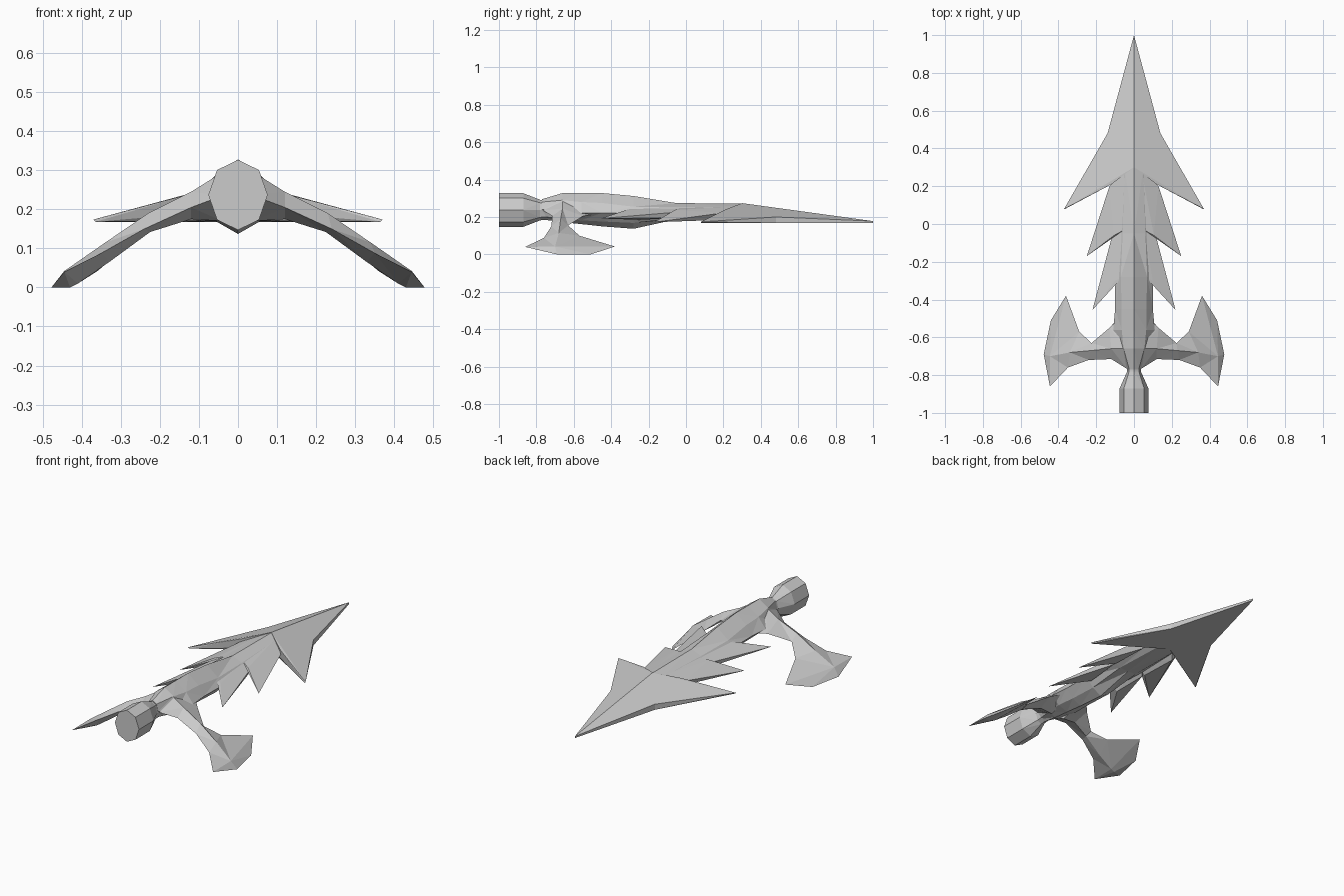
import bpy, bmesh
from math import sin, cos, pi


def finish(name, bm, mirror=False):
    bmesh.ops.remove_doubles(bm, verts=bm.verts, dist=0.0005)
    bmesh.ops.triangulate(bm, faces=[f for f in bm.faces if len(f.verts) == 4])
    bmesh.ops.recalc_face_normals(bm, faces=bm.faces)
    me = bpy.data.meshes.new(name)
    bm.to_mesh(me)
    bm.free()
    ob = bpy.data.objects.new(name, me)
    bpy.context.collection.objects.link(ob)
    if mirror:
        ob.modifiers.new("mirror", 'MIRROR').use_mirror_merge = False
    return ob


def loft(name, rings, mirror=False):
    """Skin a list of equal-length closed rings and cap the ends."""
    bm = bmesh.new()
    vs = [[bm.verts.new(p) for p in r] for r in rings]
    n = len(rings[0])
    for a, b in zip(vs, vs[1:]):
        for i in range(n):
            j = (i + 1) % n
            bm.faces.new((a[i], a[j], b[j], b[i]))
    bm.faces.new(vs[0])
    bm.faces.new(vs[-1])
    return finish(name, bm, mirror)


def hull(name, pts, mirror=True):
    """Faceted solid around a few corner points."""
    bm = bmesh.new()
    for p in pts:
        bm.verts.new(p)
    r = bmesh.ops.convex_hull(bm, input=bm.verts)
    bmesh.ops.delete(bm, geom=list({g for g in r["geom_interior"] + r["geom_unused"]
                                    if isinstance(g, bmesh.types.BMVert)}), context='VERTS')
    return finish(name, bm, mirror)


# Fuselage: y, top z, shoulder x/z, side x/z, keel z
body = [
    (0.30, 0.272, 0.05, 0.255, 0.09, 0.215, 0.172),
    (-0.05, 0.274, 0.06, 0.250, 0.10, 0.215, 0.188),
    (-0.28, 0.312, 0.07, 0.255, 0.10, 0.220, 0.137),
    (-0.45, 0.328, 0.065, 0.275, 0.10, 0.222, 0.150),
    (-0.56, 0.328, 0.065, 0.280, 0.11, 0.222, 0.162),
    (-0.66, 0.328, 0.055, 0.290, 0.085, 0.225, 0.172),
    (-0.77, 0.295, 0.025, 0.280, 0.036, 0.240, 0.187),
]
loft("fuselage", [[(0, y, t), (a, y, b), (c, y, d), (c * 0.55, y, (d + k) / 2 - 0.01), (0, y, k),
                   (-c * 0.55, y, (d + k) / 2 - 0.01), (-c, y, d), (-a, y, b)]
                  for y, t, a, b, c, d, k in body])

# Engine: eight-sided tail pod with a narrow neck
pod = [(-0.74, 0.035, 0.05), (-0.78, 0.036, 0.055), (-0.87, 0.076, 0.09), (-1.0, 0.076, 0.09)]
loft("engine", [[(rx * sin(i * pi / 4), y, 0.237 + rz * cos(i * pi / 4)) for i in range(8)]
                for y, rx, rz in pod])

# Spearhead nose and its swept barbs
hull("nose", [(0, 1, 0.178), (0, 1, 0.168), (0, 0.3, 0.274), (0.14, 0.48, 0.20),
              (0.14, 0.48, 0.168), (0, 0.3, 0.172)])
hull("front_barb", [(0, 0.3, 0.274), (0.14, 0.48, 0.20), (0.14, 0.48, 0.168), (0.37, 0.08, 0.174),
                    (0.365, 0.08, 0.168), (0.12, 0.21, 0.240), (0.11, 0.22, 0.19), (0, 0.3, 0.172)])
hull("middle_barb", [(0.04, 0.28, 0.258), (0.13, 0.20, 0.222), (0.25, -0.17, 0.172),
                     (0.105, -0.06, 0.237), (0.05, -0.03, 0.25), (0.10, -0.03, 0.192),
                     (0.10, 0.2, 0.185)])
hull("rear_barb", [(0.05, 0.0, 0.25), (0.115, -0.06, 0.225), (0.22, -0.455, 0.192),
                   (0.10, -0.30, 0.237), (0.06, -0.28, 0.25), (0.09, -0.25, 0.185),
                   (0.10, -0.05, 0.195)])

# Drooping axe-shaped wings: rings of fore, top, aft and underside points
loft("wing", [
    [(0.05, -0.46, 0.22), (0.04, -0.66, 0.295), (0.04, -0.765, 0.235), (0.04, -0.64, 0.17)],
    [(0.13, -0.55, 0.205), (0.12, -0.66, 0.245), (0.12, -0.715, 0.205), (0.12, -0.64, 0.175)],
    [(0.225, -0.63, 0.155), (0.23, -0.67, 0.190), (0.24, -0.72, 0.150), (0.225, -0.67, 0.142)],
    [(0.29, -0.57, 0.100), (0.34, -0.68, 0.115), (0.35, -0.76, 0.088), (0.33, -0.68, 0.065)],
    [(0.36, -0.38, 0.042), (0.445, -0.70, 0.042), (0.445, -0.86, 0.040), (0.41, -0.68, 0.010)],
    [(0.44, -0.51, 0.0), (0.478, -0.69, 0.0), (0.445, -0.86, 0.040), (0.43, -0.68, 0.0)],
], mirror=True)
